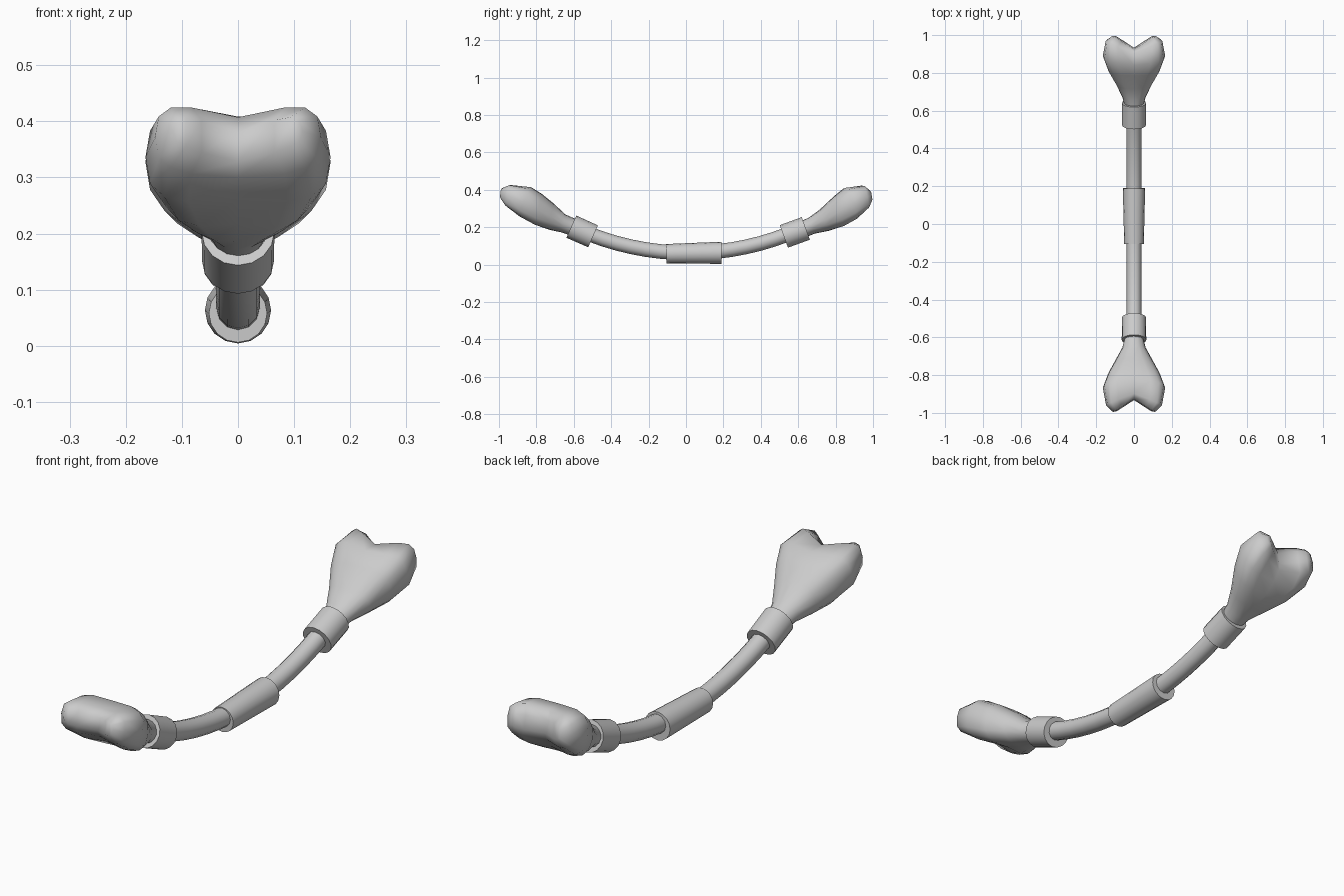
import bpy, bmesh, math
from mathutils import Vector

if "Cube" in bpy.data.objects:
    bpy.data.objects.remove(bpy.data.objects["Cube"])


def finish(name, bm, angle):
    bmesh.ops.recalc_face_normals(bm, faces=bm.faces)
    me = bpy.data.meshes.new(name)
    bm.to_mesh(me)
    bm.free()
    ob = bpy.data.objects.new(name, me)
    bpy.context.collection.objects.link(ob)
    bpy.ops.object.select_all(action='DESELECT')
    ob.select_set(True)
    bpy.context.view_layer.objects.active = ob
    bpy.ops.object.shade_smooth_by_angle(angle=math.radians(angle))
    return ob


def bridge(bm, a, b):
    n = len(a)
    for i in range(n):
        bm.faces.new((a[i], a[(i + 1) % n], b[(i + 1) % n], b[i]))


def tube(name, path, sides):
    """Round capped tube; path holds (y, z, slope in degrees, radius)."""
    bm = bmesh.new()
    rings = []
    for y, z, slope, r in path:
        s = math.radians(slope)
        ring = []
        for i in range(sides):
            a = 2 * math.pi * i / sides
            v = r * math.sin(a)
            ring.append(bm.verts.new((r * math.cos(a), y - v * math.sin(s), z + v * math.cos(s))))
        rings.append(ring)
    for a, b in zip(rings, rings[1:]):
        bridge(bm, a, b)
    bm.faces.new(rings[0])
    bm.faces.new(rings[-1])
    return finish(name, bm, 50)


def straight(name, y, z, slope, length, r0, r1):
    dy, dz = (length / 2 * f(math.radians(slope)) for f in (math.cos, math.sin))
    return tube(name, [(y - dy, z - dz, slope, r0), (y + dy, z + dz, slope, r1)], 16)


def bone_end(name, profile, axis):
    """Lofted knuckle; profile holds (top y, top z, bottom y, bottom z, half width)."""
    bm = bmesh.new()
    n = 16
    shape = [(1, 0, 0), (1, 0, 0), (.85, .05, 0), (.72, .15, 0),
             (.65, .25, .02), (.6, .3, .055), (.6, .3, .07)]  # squareness, groove, notch
    rings = []
    for (ty, tz, by, bz, w), (p, groove, notch) in zip(profile, shape):
        top, bot = Vector((0, ty, tz)), Vector((0, by, bz))
        mid, half = (top + bot) / 2, (top - bot) / 2
        ring = []
        for i in range(n):
            c, s = math.cos(2 * math.pi * i / n), math.sin(2 * math.pi * i / n)
            c = 0 if abs(c) < 1e-6 else math.copysign(abs(c) ** p, c)
            s = 0 if abs(s) < 1e-6 else math.copysign(abs(s) ** p, s)
            inner = max(0, 1 - abs(c) / .85)
            v = s * (1 - groove * inner * (.3 if s > 0 else 1))
            co = mid + half * v - Vector(axis) * notch * inner
            co.x = w * c
            ring.append(bm.verts.new(co))
        rings.append(ring)
    for a, b in zip(rings, rings[1:]):
        bridge(bm, a, b)
    bm.faces.new(rings[0])
    # Notched end cap joins matching top and bottom points
    e = rings[-1]
    for i in range(n // 2):
        quad = [e[i], e[i + 1], e[-(i + 1)], e[-i]]
        bm.faces.new(list(dict.fromkeys(quad)))
    return finish(name, bm, 60)


# Curved shaft
R, cy, cz = 1.45, 0.015, 0.062
arc = []
for i in range(17):
    t = -24.5 + 49 * i / 16
    a = math.radians(t)
    arc.append((cy + R * math.sin(a), cz + R * (1 - math.cos(a)), t, 0.039))
tube("shaft", arc, 12)

# Grip sleeve and collars
straight("grip_sleeve", 0.042, 0.0605, 1, 0.295, 0.052, 0.059)
straight("front_collar", -0.555, 0.177, -24, 0.127, 0.065, 0.064)
straight("back_collar", 0.582, 0.172, 20, 0.125, 0.064, 0.064)

# Bone ends
bone_end("front_bone_end", [
    (-.57, .235, -.61, .153, .045), (-.645, .268, -.665, .172, .062),
    (-.71, .33, -.73, .182, .098), (-.77, .382, -.81, .203, .136),
    (-.835, .424, -.90, .248, .165), (-.945, .438, -.972, .305, .148),
    (-.988, .415, -.996, .35, .115)], (0, -.89, .45))
bone_end("back_bone_end", [
    (.595, .225, .625, .141, .045), (.655, .25, .69, .166, .062),
    (.715, .295, .765, .178, .095), (.785, .365, .85, .198, .138),
    (.855, .42, .925, .235, .165), (.955, .435, .982, .29, .15),
    (.988, .40, .999, .335, .118)], (0, .92, .39))
